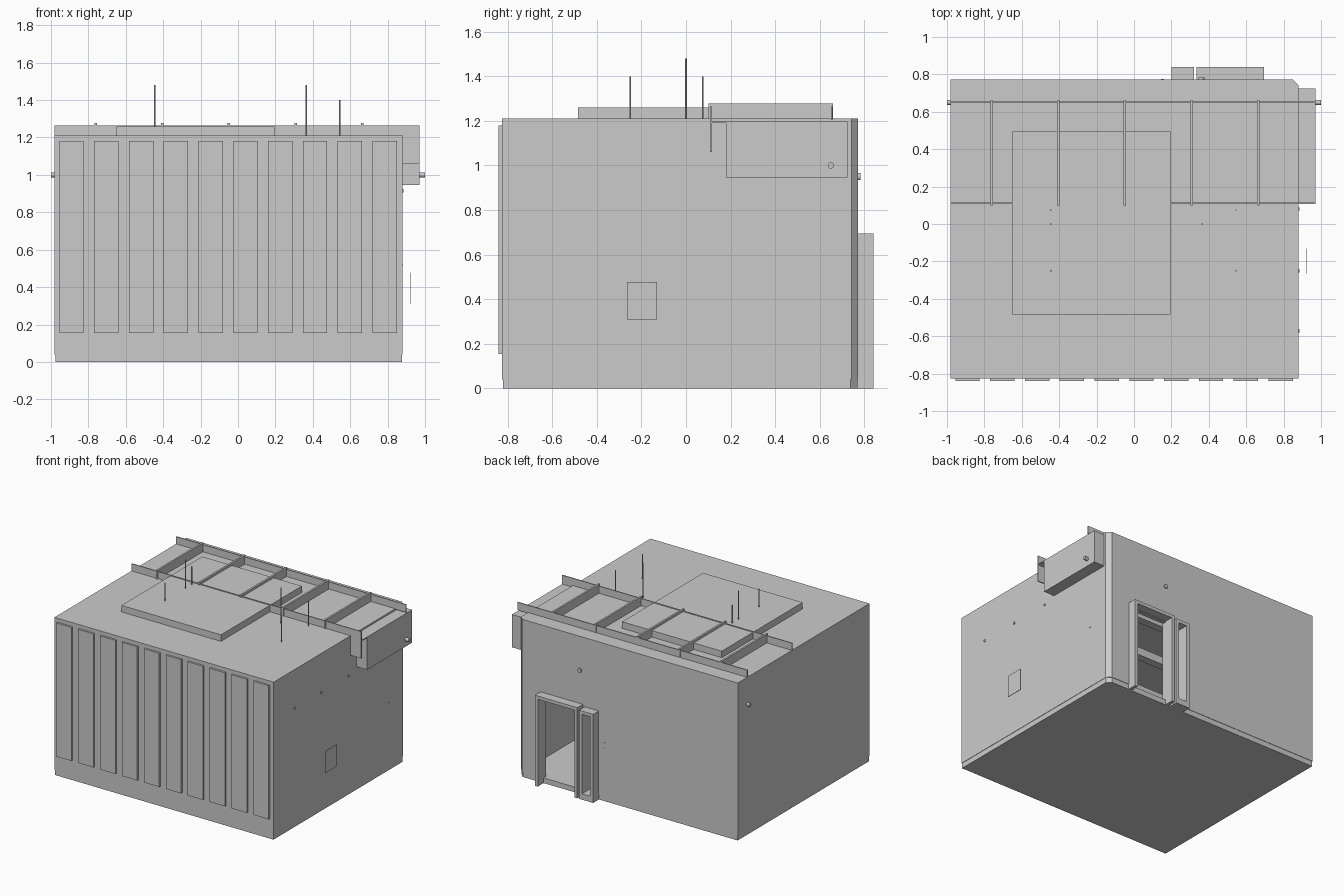
import bpy, bmesh, math
from mathutils import Vector

if "Cube" in bpy.data.objects:
    bpy.data.objects.remove(bpy.data.objects["Cube"])

grey = bpy.data.materials.new("light grey")
grey.diffuse_color = (0.6, 0.6, 0.6, 1)
grey.use_nodes = True
grey.node_tree.nodes["Principled BSDF"].inputs["Base Color"].default_value = grey.diffuse_color


def finish(bm, name):
    bmesh.ops.recalc_face_normals(bm, faces=bm.faces)
    me = bpy.data.meshes.new(name)
    bm.to_mesh(me)
    bm.free()
    me.materials.append(grey)
    ob = bpy.data.objects.new(name, me)
    bpy.context.collection.objects.link(ob)
    return ob


def boxes(name, *spans):
    """One object made of boxes given as (x0, x1, y0, y1, z0, z1)."""
    bm = bmesh.new()
    for x0, x1, y0, y1, z0, z1 in spans:
        vs = bmesh.ops.create_cube(bm, size=1)["verts"]
        for v in vs:
            v.co = Vector(((x0 + x1) / 2 + v.co.x * (x1 - x0),
                           (y0 + y1) / 2 + v.co.y * (y1 - y0),
                           (z0 + z1) / 2 + v.co.z * (z1 - z0)))
    return finish(bm, name)


def prism(name, outline, z0, z1):
    bm = bmesh.new()
    f = bm.faces.new([bm.verts.new((x, y, z0)) for x, y in outline])
    top = bmesh.ops.extrude_face_region(bm, geom=[f])["geom"]
    for v in top:
        if isinstance(v, bmesh.types.BMVert):
            v.co.z = z1
    return finish(bm, name)


def rod(name, start, end, r, sides=12):
    a, b = Vector(start), Vector(end)
    bm = bmesh.new()
    bmesh.ops.create_cone(bm, cap_ends=True, segments=sides, radius1=r, radius2=r,
                          depth=(b - a).length)
    rot = (b - a).to_track_quat("Z", "Y").to_matrix().to_4x4()
    bmesh.ops.transform(bm, matrix=rot, verts=bm.verts)
    bmesh.ops.translate(bm, vec=(a + b) / 2, verts=bm.verts)
    for f in bm.faces:
        f.smooth = len(f.verts) == 4
    return finish(bm, name)


def cut(target, cutter):
    m = target.modifiers.new("cut", "BOOLEAN")
    m.operation, m.solver, m.object = "DIFFERENCE", "EXACT", cutter
    cutter.hide_render = True
    cutter.hide_viewport = True
    cutter.display_type = "WIRE"


L, R, F, B, H = -0.98, 0.88, -0.825, 0.772, 1.21


def room_outline(inset):
    l, r, f, b = L + inset, R - inset, F + inset, B - inset
    return [(l, f), (r, f), (r, b - 0.03), (r - 0.03, b), (l, b)]


# Hollow room with a chamfered corner and two openings in the back wall
floor_slab = prism("floor_slab", room_outline(0.003), 0, 0.04)
walls = prism("room_walls", room_outline(0), 0.04, H)
cut(walls, prism("room_cutter", room_outline(0.03), 0.03, H - 0.03))
cut(walls, boxes("doorway_cutter", (0.355, 0.675, 0.70, 0.80, 0.03, 0.665)))
cut(walls, boxes("side_window_cutter", (0.225, 0.295, 0.70, 0.80, 0.045, 0.655)))

# Door and side window frames
boxes("door_frame", (0.335, 0.36, 0.74, 0.84, 0, 0.695), (0.67, 0.695, 0.74, 0.84, 0, 0.695),
      (0.36, 0.67, 0.74, 0.84, 0.67, 0.695))
boxes("side_window_frame", (0.20, 0.225, 0.74, 0.84, 0, 0.68), (0.295, 0.32, 0.74, 0.84, 0, 0.68),
      (0.225, 0.295, 0.74, 0.84, 0.655, 0.68), (0.225, 0.295, 0.74, 0.84, 0, 0.045))

# Front panels
boxes("front_panels", *[(-0.955 + i * 0.186, -0.825 + i * 0.186, -0.84, F + 0.005, 0.155, 1.18)
                        for i in range(10)][:10])

# Roof plate
boxes("roof_plate", (-0.65, 0.195, -0.485, 0.495, H - 0.005, 1.26))

# Roof frame: two long rails and five cross beams
boxes("long_rails", *[(L, 0.97, y, y + 0.008, H - 0.005, 1.265) for y in (0.108, 0.65)])
boxes("cross_beams", *[(x - 0.007, x + 0.007, 0.10, 0.66, H - 0.005, 1.277)
                       for x in (-0.76, -0.405, -0.05, 0.308, 0.665)])

# Side duct with a hanging end plate
boxes("side_duct", (R - 0.005, 0.97, 0.18, 0.725, 0.945, 1.197))
boxes("duct_end_plate", (R, 0.97, 0.108, 0.116, 1.06, 1.265), (R, 0.97, 0.116, 0.18, 1.19, 1.197))

# Rods on the roof
for x, y, top in [(-0.445, -0.25, 1.4), (-0.445, 0, 1.48), (-0.445, 0.075, 1.4),
                  (0.365, 0, 1.48), (0.545, -0.25, 1.4), (0.545, 0.075, 1.4)]:
    rod("roof_rod", (x, y, H), (x, y, top), 0.004, 8)

# Pipe ends through the walls
rod("left_pipe", (-1.0, 0.65, 1.0), (L + 0.02, 0.65, 1.0), 0.014)
rod("right_pipe", (0.95, 0.65, 1.0), (1.0, 0.65, 1.0), 0.014)
rod("back_pipe", (0.36, 0.75, 0.95), (0.36, 0.782, 0.95), 0.016)
for y in (0.08, -0.25, -0.57):
    rod("side_stud", (R - 0.01, y, 0.915), (R + 0.006, y, 0.915), 0.009)

# Hanging side panel and small wall plates
boxes("side_panel", (0.922, 0.926, -0.265, -0.13, 0.31, 0.478))
boxes("wall_plates", (R - 0.003, R + 0.002, 0.56, 0.59, 0.515, 0.522),
      (0.145, 0.16, B - 0.003, B + 0.003, 0.40, 0.41),
      (0.145, 0.16, B - 0.003, B + 0.003, 0.44, 0.45))

# Furnishings inside, visible through the doorway
boxes("inner_cabinet", (0.30, 0.70, -0.55, -0.25, 0.04, 0.45), (0.20, 0.60, -0.79, -0.60, 0.04, 0.9))
boxes("ceiling_trays", *[(-0.9, 0.8, y, y + 0.06, 1.0, 1.06) for y in (-0.6, -0.2, 0.2)])
